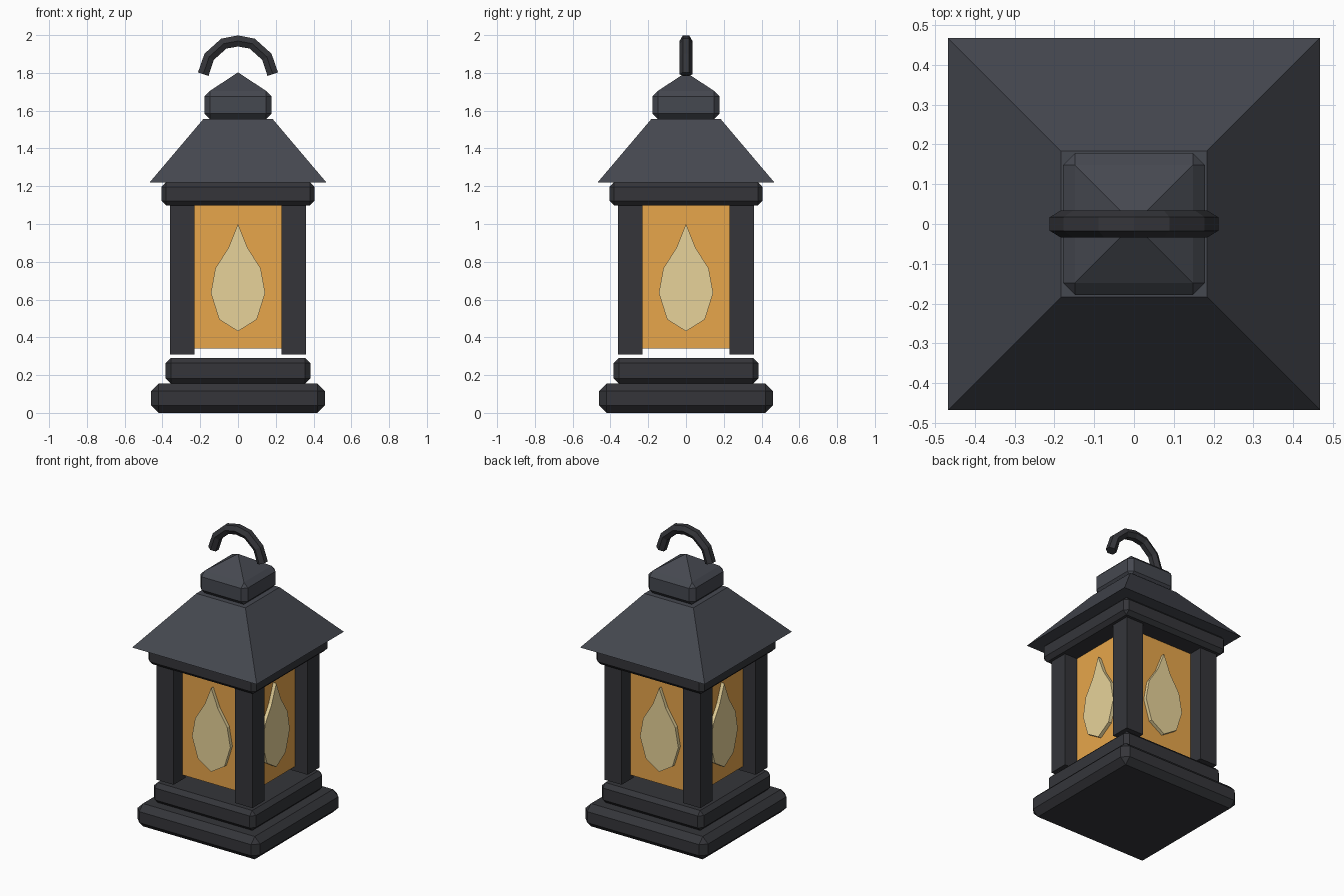
import bpy, bmesh, math
from mathutils import Matrix, Vector

if "Cube" in bpy.data.objects:
    bpy.data.objects.remove(bpy.data.objects["Cube"])


def material(name, rgb):
    m = bpy.data.materials.new(name)
    m.diffuse_color = (*rgb, 1)
    m.use_nodes = True
    m.node_tree.nodes["Principled BSDF"].inputs["Base Color"].default_value = m.diffuse_color
    return m


IRON = material("dark_iron", (0.035, 0.036, 0.042))
ROOF = material("roof_metal", (0.06, 0.065, 0.08))
GLASS = material("amber_glass", (0.8, 0.38, 0.07))
FLAME = material("pale_flame", (0.8, 0.65, 0.32))


def finish(bm, name, mat):
    bmesh.ops.recalc_face_normals(bm, faces=bm.faces[:])
    me = bpy.data.meshes.new(name)
    bm.to_mesh(me)
    bm.free()
    me.materials.append(mat)
    ob = bpy.data.objects.new(name, me)
    bpy.context.collection.objects.link(ob)
    return ob


def box(name, center, size, mat, bevel=0, turn=0):
    bm = bmesh.new()
    bmesh.ops.create_cube(bm, size=1)
    bmesh.ops.scale(bm, vec=size, verts=bm.verts)
    bmesh.ops.translate(bm, vec=center, verts=bm.verts)
    if bevel:
        bmesh.ops.bevel(bm, geom=bm.edges[:], offset=bevel, segments=1,
                        affect='EDGES', profile=0.5)
    bm.transform(Matrix.Rotation(turn, 4, 'Z'))
    return finish(bm, name, mat)


def slab(name, half, z0, z1, bevel, mat=IRON):
    return box(name, (0, 0, (z0 + z1) / 2), (2 * half, 2 * half, z1 - z0), mat, bevel)


def frustum(name, half0, half1, z0, z1, mat):
    bm = bmesh.new()
    bmesh.ops.create_cone(bm, cap_ends=True, segments=4, radius1=half0 * math.sqrt(2),
                          radius2=half1 * math.sqrt(2), depth=z1 - z0)
    bm.transform(Matrix.Translation((0, 0, (z0 + z1) / 2)) @ Matrix.Rotation(math.pi / 4, 4, 'Z'))
    bmesh.ops.remove_doubles(bm, verts=bm.verts, dist=1e-5)
    return finish(bm, name, mat)


# Stepped base, top frame and roof
slab("base_lower", 0.46, 0.0, 0.155, 0.04)
slab("base_upper", 0.383, 0.155, 0.29, 0.027)
slab("top_frame", 0.405, 1.098, 1.222, 0.025)
frustum("roof", 0.468, 0.184, 1.22, 1.555, ROOF)
slab("cupola", 0.178, 1.555, 1.705, 0.03, ROOF)
frustum("cupola_cap", 0.148, 0.0, 1.705, 1.803, ROOF)

# Corner posts
for i, (sx, sy) in enumerate([(-1, -1), (1, -1), (1, 1), (-1, 1)]):
    box(f"post_{i + 1}", (sx * 0.296, sy * 0.296, 0.705), (0.13, 0.13, 0.79), IRON)

# Glass panes with a flame plate on each side
half_flame = [(0.05, 0.875), (0.12, 0.765), (0.144, 0.635), (0.10, 0.495)]
outline = ([(0, 1.0)] + half_flame + [(0, 0.432)]
           + [(-x, z) for x, z in reversed(half_flame)])
for i in range(4):
    turn = i * math.pi / 2
    box(f"glass_{i + 1}", (0, -0.255, 0.72), (0.468, 0.02, 0.76), GLASS, turn=turn)
    bm = bmesh.new()
    face = bm.faces.new([bm.verts.new((x, -0.262, z)) for x, z in outline])
    ext = bmesh.ops.extrude_face_region(bm, geom=[face], use_keep_orig=True)
    bmesh.ops.translate(bm, vec=(0, -0.026, 0),
                        verts=[v for v in ext["geom"] if isinstance(v, bmesh.types.BMVert)])
    bm.transform(Matrix.Rotation(turn, 4, 'Z'))
    finish(bm, f"flame_{i + 1}", FLAME)

# Carrying handle: six-sided bar along an arch
path = [(-0.184, 1.793), (-0.153, 1.885), (-0.075, 1.955), (0, 1.969),
        (0.075, 1.955), (0.153, 1.885), (0.184, 1.793)]
side = 6
bm = bmesh.new()
rings = []
for k, (x, z) in enumerate(path):
    a, b = path[max(k - 1, 0)], path[min(k + 1, len(path) - 1)]
    t = Vector((b[0] - a[0], 0, b[1] - a[1])).normalized()
    n = Vector((-t.z, 0, t.x))
    rings.append([bm.verts.new(Vector((x, 0, z))
                  + 0.034 * (math.cos(q) * n + math.sin(q) * Vector((0, 1, 0))))
                  for q in [math.tau * (j + 0.5) / side for j in range(side)]])
for r0, r1 in zip(rings, rings[1:]):
    for j in range(side):
        bm.faces.new((r0[j], r0[(j + 1) % side], r1[(j + 1) % side], r1[j]))
bm.faces.new(rings[0])
bm.faces.new(rings[-1])
finish(bm, "handle", IRON)
